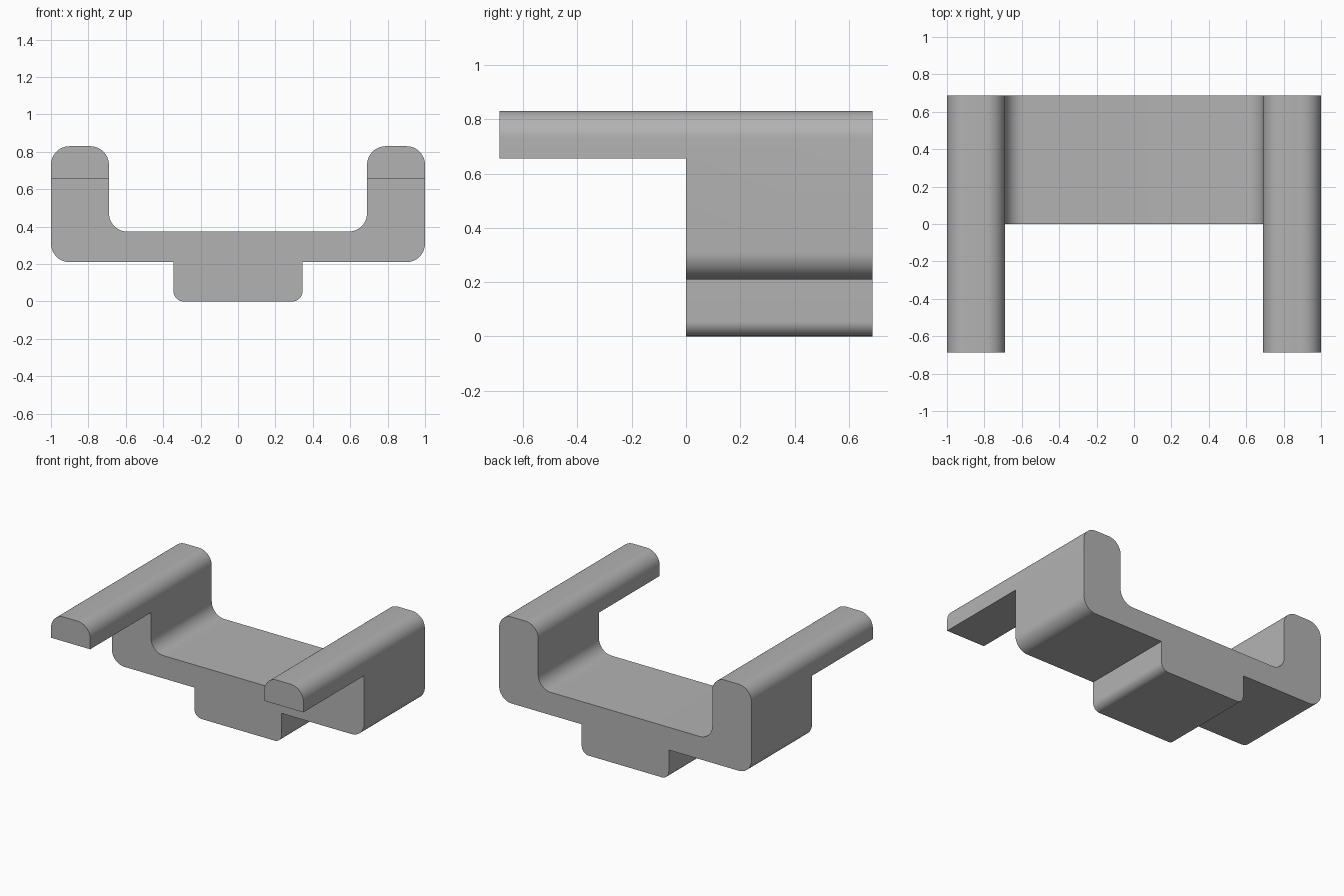
import bpy, bmesh, math
from mathutils import Vector

cube = bpy.data.objects.get("Cube")
if cube:
    bpy.data.objects.remove(cube, do_unlink=True)

HALF_DEPTH = 0.688
RAIL_BOTTOM = 0.655
SEGMENTS = 12

grey = bpy.data.materials.new("plain grey")
grey.use_nodes = True
color = (0.45, 0.45, 0.45, 1)
grey.diffuse_color = color
grey.node_tree.nodes["Principled BSDF"].inputs["Base Color"].default_value = color


def fillet(corners):
    """Round each (x, z, radius) right-angle corner of a closed outline."""
    points = []
    for i, (x, z, r) in enumerate(corners):
        here = Vector((x, z))
        if r == 0:
            points.append(here)
            continue
        before = (Vector(corners[i - 1][:2]) - here).normalized()
        after = (Vector(corners[(i + 1) % len(corners)][:2]) - here).normalized()
        center = here + (before + after) * r
        for s in range(SEGMENTS + 1):
            a = math.pi / 2 * s / SEGMENTS
            points.append(center - after * r * math.cos(a) - before * r * math.sin(a))
    return points


def extrude_outline(name, outline, y0, y1):
    bm = bmesh.new()
    face = bm.faces.new([bm.verts.new((p.x, y0, p.y)) for p in outline])
    moved = bmesh.ops.extrude_face_region(bm, geom=[face])["geom"]
    verts = [v for v in moved if isinstance(v, bmesh.types.BMVert)]
    bmesh.ops.translate(bm, verts=verts, vec=(0, y1 - y0, 0))
    bmesh.ops.recalc_face_normals(bm, faces=bm.faces)
    mesh = bpy.data.meshes.new(name)
    bm.to_mesh(mesh)
    bm.free()
    obj = bpy.data.objects.new(name, mesh)
    bpy.context.collection.objects.link(obj)
    return obj


# Right half of the cross-section: key, underside, outer wall, rail top, channel floor
half = [(0.345, 0, 0.055), (0.345, 0.21, 0), (1, 0.21, 0.1), (1, 0.83, 0.1),
        (0.69, 0.83, 0.1), (0.69, 0.373, 0.1)]
section = half + [(-x, z, r) for x, z, r in reversed(half)]
bracket = extrude_outline("channel_bracket", fillet(section), -HALF_DEPTH, HALF_DEPTH)
bracket.data.materials.append(grey)

# Clear the front half below the two overhanging rails
box = [Vector(p) for p in ((-2, -1), (2, -1), (2, RAIL_BOTTOM), (-2, RAIL_BOTTOM))]
cutter = extrude_outline("front_cutter", box, -2, 0)
cutter.hide_render = True
cut = bracket.modifiers.new("front_cut", "BOOLEAN")
cut.operation = "DIFFERENCE"
cut.solver = "EXACT"
cut.object = cutter

bpy.ops.object.select_all(action="DESELECT")
bracket.select_set(True)
bpy.context.view_layer.objects.active = bracket
bpy.ops.object.modifier_apply(modifier=cut.name)
bpy.data.objects.remove(cutter, do_unlink=True)
bpy.ops.object.shade_smooth_by_angle(angle=math.radians(30))
